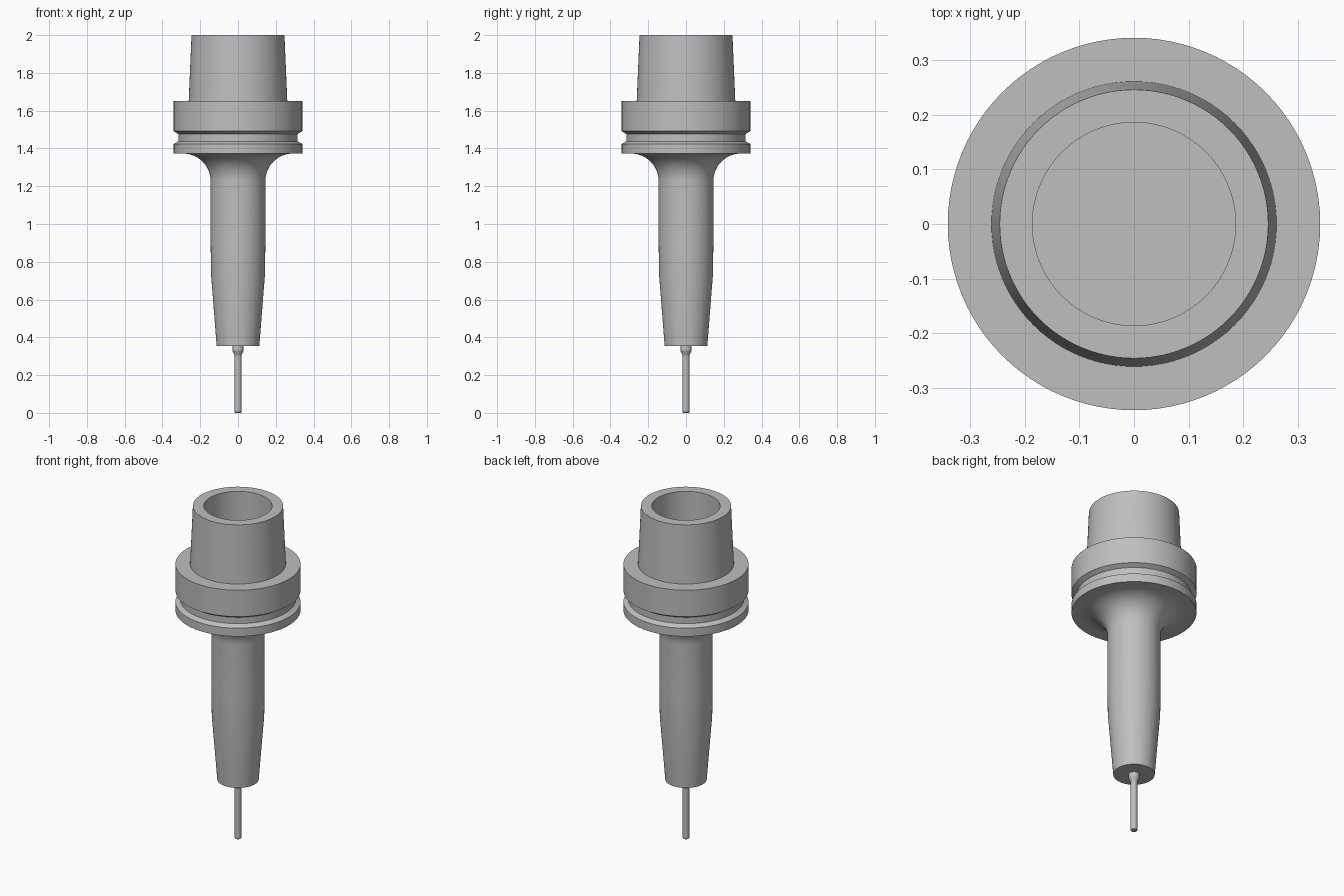
import bpy, bmesh, math

cube = bpy.data.objects.get("Cube")
if cube:
    bpy.data.objects.remove(cube, do_unlink=True)

steel = bpy.data.materials.new("steel grey")
steel.use_nodes = True
colour = (0.52, 0.52, 0.52, 1)
steel.diffuse_color = colour
steel.node_tree.nodes["Principled BSDF"].inputs["Base Color"].default_value = colour


def lathe(name, profile, sides):
    """Spin a (radius, height) profile, running from bottom axis to top axis."""
    bm = bmesh.new()
    verts = [bm.verts.new((r, 0, z)) for r, z in profile]
    edges = [bm.edges.new(pair) for pair in zip(verts, verts[1:])]
    bmesh.ops.spin(bm, geom=verts + edges, cent=(0, 0, 0), axis=(0, 0, 1),
                   angle=math.tau, steps=sides, use_merge=True)
    bmesh.ops.remove_doubles(bm, verts=bm.verts, dist=1e-5)
    bmesh.ops.recalc_face_normals(bm, faces=bm.faces)
    mesh = bpy.data.meshes.new(name)
    bm.to_mesh(mesh)
    bm.free()
    mesh.materials.append(steel)
    obj = bpy.data.objects.new(name, mesh)
    bpy.context.collection.objects.link(obj)
    bpy.ops.object.select_all(action="DESELECT")
    obj.select_set(True)
    bpy.context.view_layer.objects.active = obj
    bpy.ops.object.shade_smooth_by_angle(angle=math.radians(25))


# Holder: tapered nose, straight body, concave fillet, grooved flange, hollow taper
body_r, fillet_r, flange_z = 0.145, 0.145, 1.373
nose = [(0, 0.355), (0.113, 0.355), (0.143, 0.737), (body_r, 0.915)]
fillet = []
for i in range(17):
    a = math.pi / 2 * i / 16
    fillet.append((body_r + fillet_r * (1 - math.cos(a)),
                   flange_z - fillet_r * (1 - math.sin(a))))
flange = [(0.341, flange_z), (0.341, 1.423), (0.315, 1.438), (0.315, 1.476),
          (0.341, 1.492), (0.341, 1.651)]
shank = [(0.261, 1.651), (0.246, 2.0), (0.186, 2.0), (0.186, 1.6), (0, 1.6)]
lathe("tool_holder", nose + fillet + flange + shank, 96)

# Cutter: slim shaft with a wider collar at the holder nose
lathe("cutting_tool", [(0, 0), (0.015, 0), (0.018, 0.004), (0.018, 0.305),
                       (0.03, 0.33), (0.03, 0.37), (0, 0.37)], 48)
